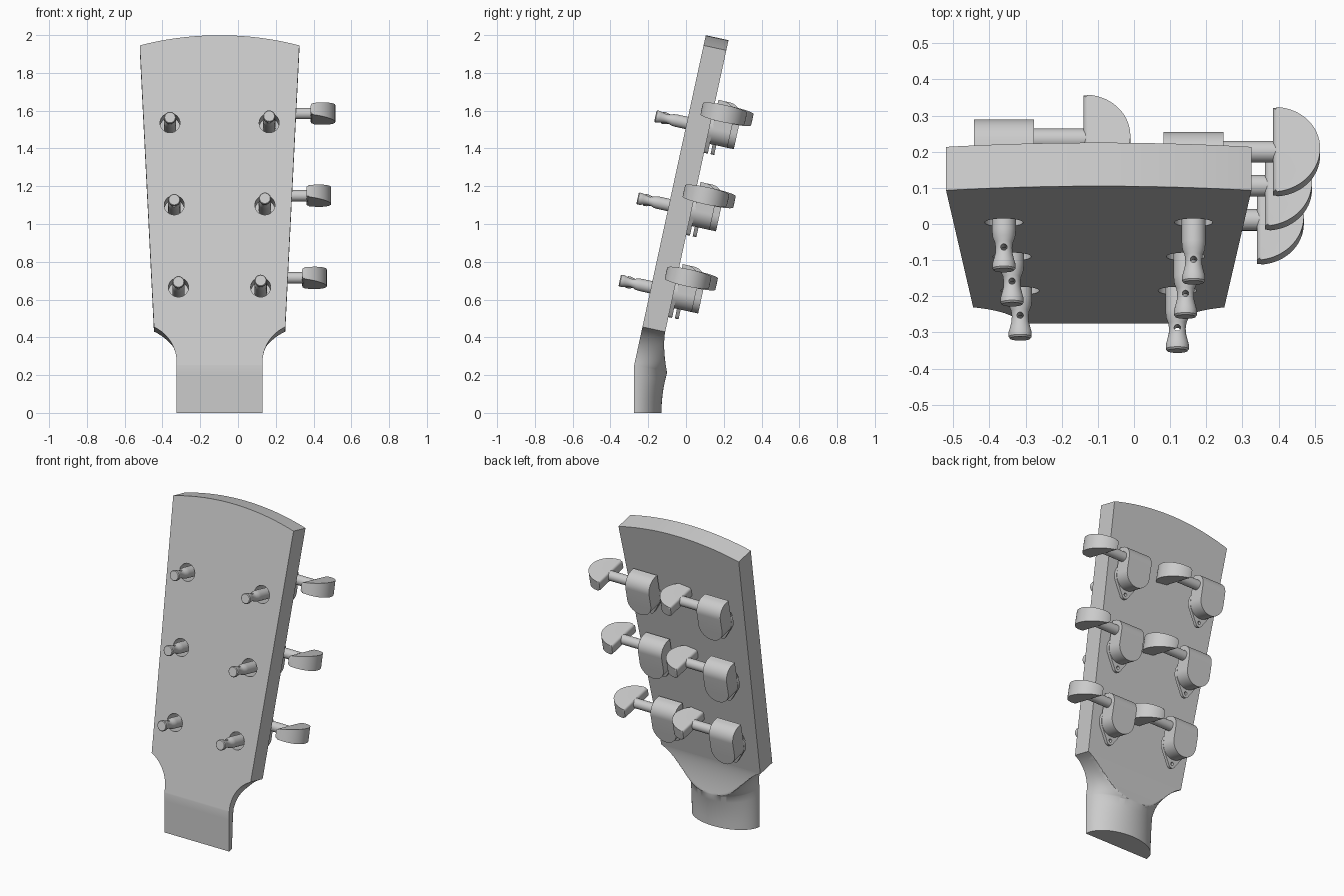
import bpy, bmesh, math
from mathutils import Matrix, Vector

if "Cube" in bpy.data.objects:
    bpy.data.objects.remove(bpy.data.objects["Cube"])

CX, TILT, THICK = -0.0975, math.radians(12.25), 0.123
S, C = math.sin(TILT), math.cos(TILT)
# Tilted frame: x across, y up along the face, z out of the front face
FACE = Matrix(((1, 0, 0, CX), (0, S, -C, -0.275), (0, C, S, 0.25), (0, 0, 0, 1)))


def make(name, bm, matrix=Matrix()):
    bmesh.ops.recalc_face_normals(bm, faces=bm.faces)
    me = bpy.data.meshes.new(name)
    bm.to_mesh(me)
    bm.free()
    ob = bpy.data.objects.new(name, me)
    ob.matrix_world = matrix
    bpy.context.collection.objects.link(ob)
    return ob


def loft(rings, cap_end=True):
    bm = bmesh.new()
    rows = [[bm.verts.new(p) for p in r] for r in rings]
    n = len(rows[0])
    for a, b in zip(rows, rows[1:]):
        for i in range(n):
            j = (i + 1) % n
            bm.faces.new((a[i], a[j], b[j], b[i]))
    bm.faces.new(rows[0])
    if cap_end:
        bm.faces.new(rows[-1])
    return bm


def prism(pts, z0, z1):
    return loft([[(x, y, z) for x, y in pts] for z in (z0, z1)])


def arc(cx, cy, r, a0, a1, n):
    return [(cx + r * math.cos(math.radians(a0 + (a1 - a0) * i / n)),
             cy + r * math.sin(math.radians(a0 + (a1 - a0) * i / n))) for i in range(n + 1)]


def activate(ob):
    bpy.ops.object.select_all(action='DESELECT')
    ob.select_set(True)
    bpy.context.view_layer.objects.active = ob


def cut(ob, cutter):
    cutter.hide_render = True
    bpy.context.view_layer.update()
    m = ob.modifiers.new("cut", 'BOOLEAN')
    m.operation, m.solver, m.object = 'DIFFERENCE', 'EXACT', cutter
    activate(ob)
    bpy.ops.object.modifier_apply(modifier=m.name)
    bpy.data.objects.remove(cutter)


def smooth(ob):
    activate(ob)
    bpy.ops.object.shade_smooth_by_angle(angle=math.radians(30))


# Tuner rows: distance up the face and sideways offset of the posts
ROWS = [(0.425, 0.2175), (0.87, 0.240), (1.315, 0.2625)]

# Headstock slab with crowned top and post holes
rad = (0.4225 ** 2 + 0.055 ** 2) / (2 * 0.055)
half = math.degrees(math.asin(0.4225 / rad))
outline = [(-0.3475, 0.21), (0.3475, 0.21)] + arc(0, 1.79 - rad, rad, 90 - half, 90 + half, 24)
head = make("headstock", prism(outline, 0, -THICK), FACE)
for v, off in ROWS:
    for s in (-1, 1):
        hole = prism(arc(s * off, v, 0.053, 0, 350, 35), 0.05, -0.2)
        cut(head, make("hole_cutter", hole, FACE))
smooth(head)

# Neck with D section, flaring into the slab behind a curved ridge
rings, N = [], 64
for s in [-0.25, -0.2, -0.15, -0.1, -0.05] + [0.21 * i / 28 for i in range(29)]:
    t = max(s, 0) / 0.21
    phi = TILT * min(1, (s + 0.25) / 0.25)
    base = Vector((CX, -0.275 + s * S, 0.25 + s * C)) if s > 0 else Vector((CX, -0.275, 0.25 + s))
    q = max(0, s - 0.02) / 0.21
    w = 0.2275 + 0.21 * (1 - math.sqrt(1 - q * q))
    if s <= 0:
        k = (s + 0.25) / 0.25
        depth = 0.145 + 0.034 * k * k
        limit = 1
    else:
        depth = 0.179 + 0.15 * t + 0.8 * t ** 4
        limit = THICK + 0.056 * (1 - t) ** 1.6
    ring = []
    for i in range(N + 1):
        a = math.pi * i / N
        d = min(depth * math.sin(a), limit)
        ring.append(base + Vector((w * math.cos(a), d * math.cos(phi), -d * math.sin(phi))))
    rings.append(ring)
smooth(make("neck", loft(rings, False)))

# Tuner parts, local z = 0 on the mounting plane, negative z away from the back
parts = []

# Base plate with screw tab
tang = math.degrees(math.acos((0.085 - 0.025) / 0.13))
plate_pts = arc(0, 0, 0.085, -90 + tang, 270 - tang, 32) + arc(0, -0.11, 0.025, 270 - tang, 270 + tang, 12)
plate = make("tuner_plate", prism(plate_pts, 0, -0.02))
cut(plate, make("screw_cutter", prism(arc(0, -0.108, 0.01, 0, 337.5, 15), 0.1, -0.1)))
parts.append(plate)

# Gear housing: round bottom, rolled top
bm = prism(arc(0, 0, 0.083, 180, 360, 32) + [(0.083, 0.155), (-0.083, 0.155)], -0.015, -0.115)
roll = [e for e in bm.edges if all(v.co.y > 0.15 and v.co.z < -0.1 for v in e.verts)]
bmesh.ops.bevel(bm, geom=roll, offset=0.075, segments=10, profile=0.5, affect='EDGES')
parts.append(make("tuner_housing", bm))

# Shaft to the button
bm = loft([[(x, 0.09 + p, -0.058 + q) for p, q in arc(0, 0, 0.03, 0, 345, 23)] for x in (0.05, 0.235)])
parts.append(make("tuner_shaft", bm))

# Half-round button, thicker toward the rim
pts = [(0.22 + 0.13 * p, q) for p, q in arc(0, 0, 1, -90, 90, 32)]
sides = []
for s in (-1, 1):
    sides.append([(x, 0.09 + s * (0.03 + 0.12 * (x - 0.22)), -0.058 + 0.12 * q) for x, q in pts])
bm = loft(sides)
rim = [e for e in bm.edges if (e.verts[0].co.y > 0.09) == (e.verts[1].co.y > 0.09)]
bmesh.ops.bevel(bm, geom=rim, offset=0.012, segments=3, profile=0.5, affect='EDGES')
parts.append(make("tuner_button", bm))

# String post with waist and cross hole
prof = [(0.033, 0), (0.033, 0.18), (0.031, 0.2), (0.025, 0.215), (0.023, 0.23), (0.024, 0.245),
        (0.029, 0.265), (0.032, 0.275), (0.032, 0.288), (0.028, 0.293)]
post = make("string_post", loft([[(x, y, z) for x, y in arc(0, 0, r, 0, 348.75, 31)] for r, z in prof]))
cut(post, make("string_cutter", loft([[(p, y, 0.232 + q) for p, q in arc(0, 0, 0.009, 0, 337.5, 15)]
                                      for y in (-0.1, 0.1)])))
parts.append(post)

# Place six tuners, all buttons toward +x; the left column stands off the back
for ob in parts:
    smooth(ob)
for v, off in ROWS:
    for s in (-1, 1):
        lift = 0.035 if s < 0 else 0
        for ob in parts:
            c = ob.copy()
            c.matrix_world = FACE @ Matrix.Translation((s * off, v, -THICK - lift))
            bpy.context.collection.objects.link(c)
for ob in parts:
    bpy.data.objects.remove(ob)
